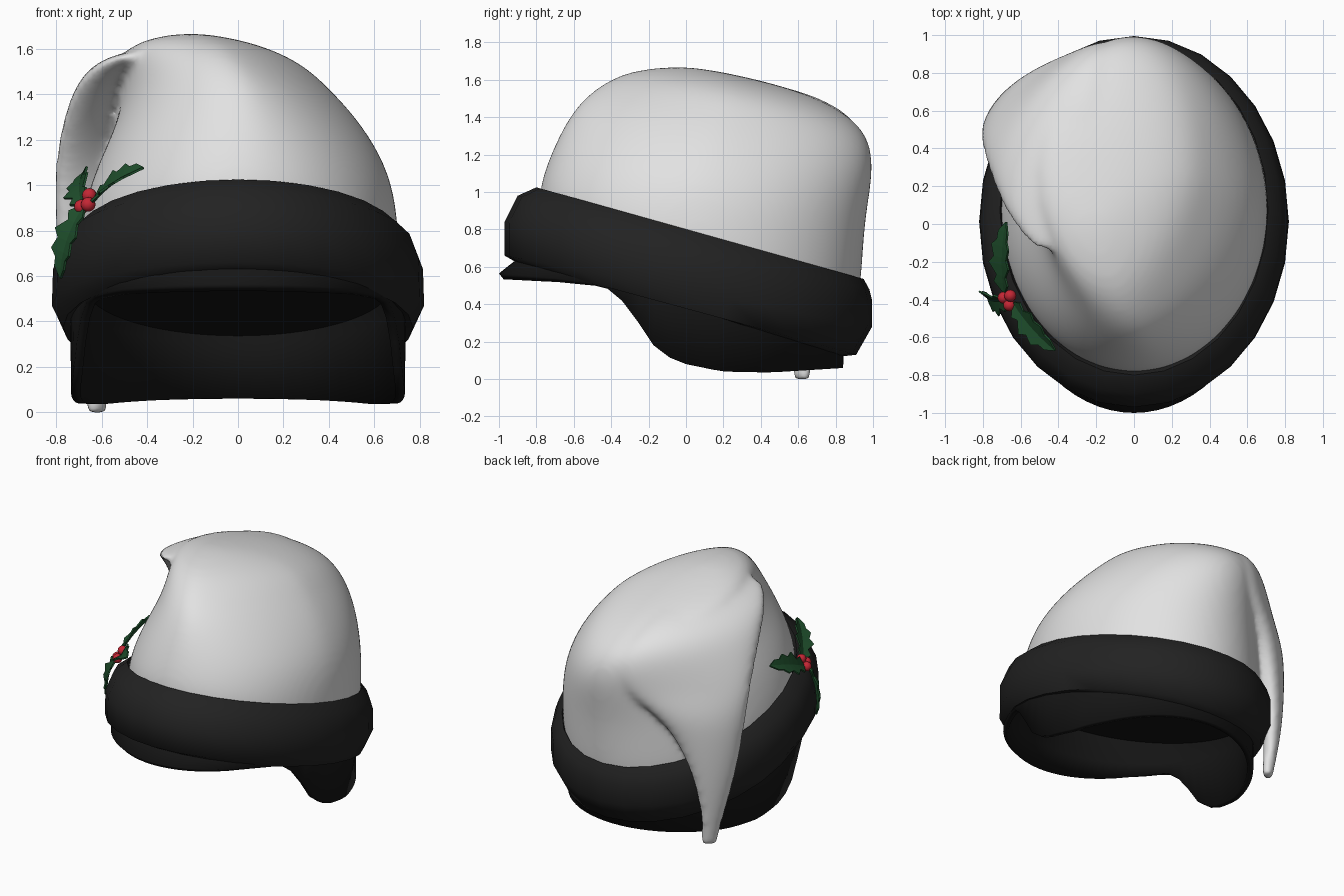
import bpy, bmesh, math
from mathutils import Vector

if "Cube" in bpy.data.objects:
    bpy.data.objects.remove(bpy.data.objects["Cube"])


def material(name, rgb):
    m = bpy.data.materials.new(name)
    m.diffuse_color = (*rgb, 1)
    m.use_nodes = True
    m.node_tree.nodes["Principled BSDF"].inputs["Base Color"].default_value = m.diffuse_color
    return m


WHITE = material("soft white", (0.76, 0.76, 0.76))
BLACK = material("fur black", (0.016, 0.016, 0.016))
DARK = material("liner black", (0.008, 0.008, 0.008))
GREEN = material("leaf green", (0.014, 0.08, 0.026))
RED = material("berry red", (0.55, 0.02, 0.035))


def make(name, bm, mat, angle=60):
    bmesh.ops.recalc_face_normals(bm, faces=bm.faces)
    me = bpy.data.meshes.new(name)
    bm.to_mesh(me)
    bm.free()
    me.materials.append(mat)
    ob = bpy.data.objects.new(name, me)
    bpy.context.collection.objects.link(ob)
    for o in bpy.context.selected_objects:
        o.select_set(False)
    ob.select_set(True)
    bpy.context.view_layer.objects.active = ob
    if angle:
        bpy.ops.object.shade_smooth_by_angle(angle=math.radians(angle))
    return ob


def loft(bm, rings, cap_start=False, cap_end=False, closed=False):
    vs = [[bm.verts.new(p) for p in r] for r in rings]
    pairs = list(zip(vs, vs[1:])) + ([(vs[-1], vs[0])] if closed else [])
    n = len(vs[0])
    for a, b in pairs:
        for i in range(n):
            j = (i + 1) % n
            bm.faces.new((a[i], a[j], b[j], b[i]))
    if cap_start:
        bm.faces.new(vs[0])
    if cap_end:
        bm.faces.new(vs[-1])


def tilted(yf, zf, yb, zb, hx, cx=0.0, p=1.0, n=28):
    """Ellipse through a front and a back point; p > 1 pinches its front right."""
    pts = []
    for i in range(n):
        t = 2 * math.pi * i / n
        c, s = math.cos(t), math.sin(t)
        if c > 0 > s:
            c, s = c ** p, -((-s) ** p)
        pts.append((cx + hx * c, (yf + yb) / 2 + (yb - yf) / 2 * s,
                    (zf + zb) / 2 + (zb - zf) / 2 * s))
    return pts


def flat_section(f, b, th, z, n=24):
    """Flattened section between a front and a back edge point."""
    f, b = Vector((*f, z)), Vector((*b, z))
    c, w = (f + b) / 2, (b - f) / 2
    nrm = w.cross(Vector((0, 0, 1))).normalized() * th
    return [c + w * math.cos(2 * math.pi * i / n) + nrm * math.sin(2 * math.pi * i / n)
            for i in range(n)]


# Crown and drooping tail, fused into one soft cloth shape
bm = bmesh.new()
loft(bm, [tilted(*r) for r in (
    (-0.76, 0.86, 0.90, 0.40, 0.69),
    (-0.78, 0.87, 0.92, 0.41, 0.71),
    (-0.80, 1.00, 0.945, 0.52, 0.715),
    (-0.73, 1.21, 0.96, 0.85, 0.67, 0.02, 1.1),
    (-0.62, 1.43, 1.01, 1.10, 0.54, 0.01, 1.25),
    (-0.50, 1.55, 0.99, 1.28, 0.46, -0.05, 1.3),
    (-0.34, 1.64, 0.89, 1.40, 0.42, -0.12, 1.3),
    (-0.14, 1.668, 0.68, 1.52, 0.31, -0.19, 1.2),
    (0.05, 1.67, 0.35, 1.61, 0.10, -0.22))], True, True)
loft(bm, [flat_section(*r) for r in (
    ((-0.42, -0.24), (-0.20, 0.36), 0.16, 1.60),
    ((-0.60, -0.06), (-0.20, 0.66), 0.19, 1.53),
    ((-0.70, 0.12), (-0.14, 0.88), 0.19, 1.41),
    ((-0.765, 0.28), (-0.08, 0.96), 0.16, 1.26),
    ((-0.80, 0.39), (-0.14, 0.94), 0.125, 1.10),
    ((-0.80, 0.44), (-0.35, 0.86), 0.11, 0.95),
    ((-0.79, 0.47), (-0.47, 0.79), 0.095, 0.78),
    ((-0.76, 0.51), (-0.57, 0.73), 0.07, 0.50),
    ((-0.70, 0.56), (-0.60, 0.68), 0.05, 0.22),
    ((-0.66, 0.58), (-0.58, 0.66), 0.036, 0.02),
    ((-0.66, 0.58), (-0.58, 0.66), 0.036, -0.012))], True, True)
crown = make("cloth_crown", bm, WHITE, 0)
mod = crown.modifiers.new("round", 'SUBSURF')
mod.levels = mod.render_levels = 2
mod = crown.modifiers.new("fuse", 'REMESH')
mod.mode = 'VOXEL'
mod.voxel_size = 0.02
mod.use_smooth_shade = True
mod = crown.modifiers.new("soften", 'SMOOTH')
mod.factor = 0.5
mod.iterations = 14

# Thick fur band, tilted down to the back
bm = bmesh.new()
loft(bm, [tilted(*r) for r in (
    (-0.77, 0.96, 0.90, 0.46, 0.685),
    (-0.80, 1.025, 0.95, 0.535, 0.71),
    (-0.90, 0.98, 0.98, 0.48, 0.775),
    (-0.97, 0.84, 0.995, 0.42, 0.815),
    (-0.97, 0.66, 0.995, 0.28, 0.82),
    (-0.90, 0.62, 0.91, 0.13, 0.77),
    (-0.85, 0.66, 0.825, 0.12, 0.72))], closed=True)
make("fur_band", bm, BLACK)

# Dark liner: inner ceiling, front lip and the flap around sides and back
EDGE = ((-1.0, 0.565), (-0.7, 0.54), (-0.44, 0.50), (-0.32, 0.40), (-0.16, 0.16),
        (-0.10, 0.12), (0.0, 0.08), (0.2, 0.04), (0.45, 0.035), (0.85, 0.06))


def edge_z(y):
    for (y0, z0), (y1, z1) in zip(EDGE, EDGE[1:]):
        if y <= y1:
            return z0 + (z1 - z0) * (y - y0) / (y1 - y0)
    return EDGE[-1][1]


N = 72
rim = []
for i in range(N):
    t = 2 * math.pi * i / N
    y = (0.84 if math.sin(t) > 0 else 1.0) * math.sin(t)
    rim.append((0.735 * math.cos(t), y, edge_z(y)))
bm = bmesh.new()
loft(bm, [rim] + [tilted(*r, n=N) for r in (
    (-0.88, 0.66, 0.85, 0.30, 0.74),
    (-0.78, 0.82, 0.85, 0.36, 0.70))], cap_end=True)
liner = make("inner_liner", bm, DARK)
mod = liner.modifiers.new("thickness", 'SOLIDIFY')
mod.thickness = 0.04
mod.offset = -1

# Holly sprig on the band
OUTLINE = ((0, .01), (.13, .055), (.24, .035), (.40, .08), (.50, .05),
           (.66, .068), (.75, .038), (.87, .036), (1, .002))


def leaf(name, base, tip, normal, bow):
    base, tip, normal = Vector(base), Vector(tip), Vector(normal).normalized()
    side = (tip - base).cross(normal).normalized()
    normal = side.cross(tip - base).normalized()
    bm = bmesh.new()
    rows = []
    for t, w in OUTLINE:
        c = base.lerp(tip, t) + normal * bow * 4 * t * (1 - t)
        rows.append([bm.verts.new(p) for p in (
            c - side * w + normal * w * 0.3, c, c + side * w + normal * w * 0.3)])
    for a, b in zip(rows, rows[1:]):
        for i in (0, 1):
            bm.faces.new((a[i], a[i + 1], b[i + 1], b[i]))
    ob = make(name, bm, GREEN, 0)
    ob.modifiers.new("thickness", 'SOLIDIFY').thickness = 0.01


leaf("leaf_back", (-0.69, -0.36, 0.92), (-0.68, 0.01, 1.06), (-0.8, 0.1, 0.75), 0.02)
leaf("leaf_front", (-0.64, -0.42, 0.93), (-0.42, -0.67, 1.08), (-0.3, -0.6, 0.9), 0.02)
leaf("leaf_low", (-0.68, -0.41, 0.91), (-0.785, -0.37, 0.59), (-0.75, -0.6, 0.2), 0.03)

for i, p in enumerate(((-0.655, -0.38, 0.955), (-0.66, -0.43, 0.915), (-0.69, -0.39, 0.905))):
    bm = bmesh.new()
    bmesh.ops.create_uvsphere(bm, u_segments=16, v_segments=10, radius=0.032)
    bmesh.ops.translate(bm, verts=bm.verts, vec=p)
    make(f"berry_{i + 1}", bm, RED)
